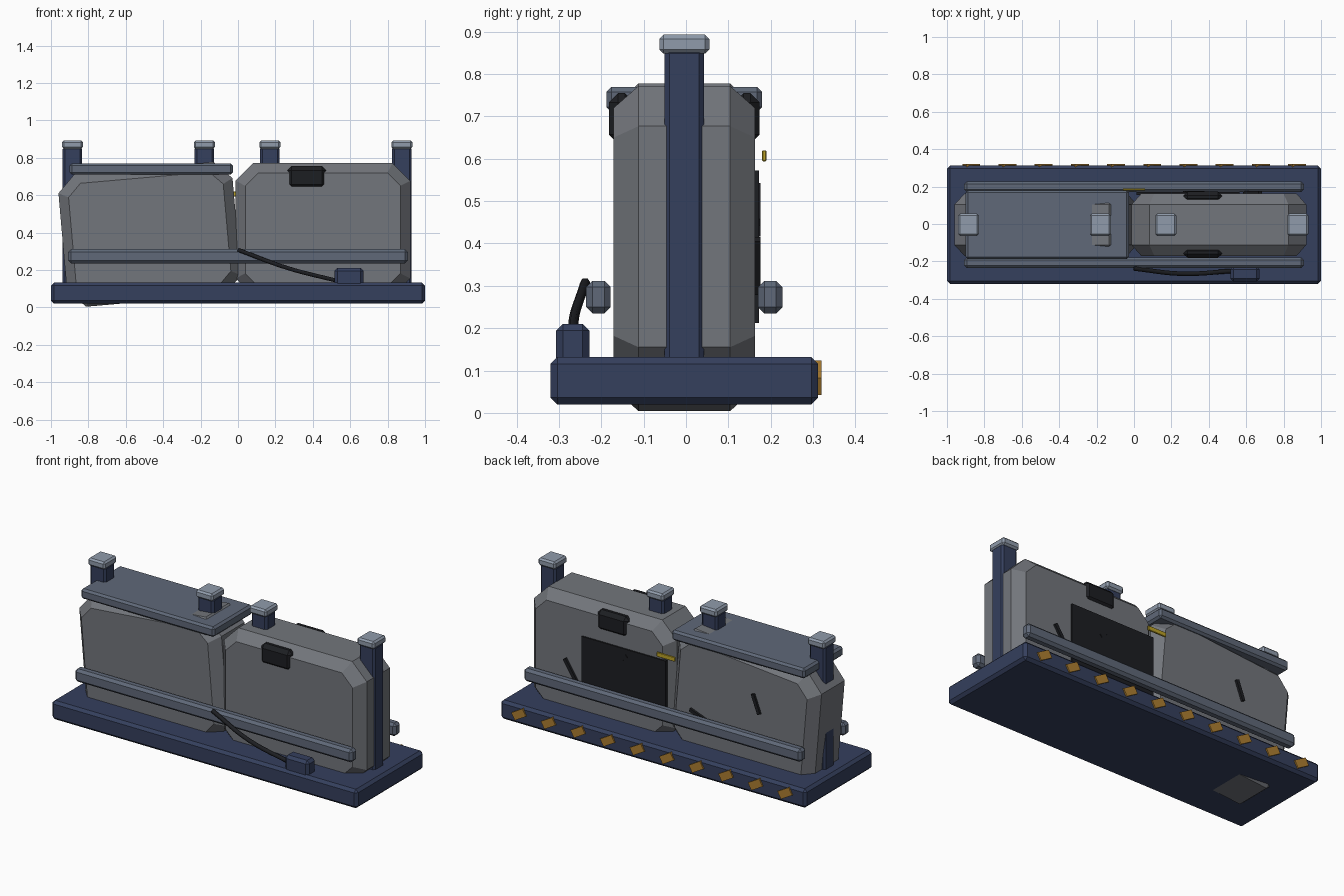
import bpy, bmesh
from math import radians, atan2, hypot
from mathutils import Matrix

if "Cube" in bpy.data.objects:
    bpy.data.objects.remove(bpy.data.objects["Cube"])

CY = -0.004  # depth centre of the main parts


def mat(name, r, g, b):
    m = bpy.data.materials.new(name)
    m.diffuse_color = (r, g, b, 1)
    m.use_nodes = True
    m.node_tree.nodes["Principled BSDF"].inputs["Base Color"].default_value = m.diffuse_color
    return m


NAVY = mat("navy_paint", 0.035, 0.05, 0.11)
STONE = mat("barrier_grey", 0.17, 0.18, 0.20)
STEEL = mat("steel_blue", 0.115, 0.14, 0.19)
PALE = mat("pale_cap", 0.28, 0.33, 0.41)
DARK = mat("dark_rubber", 0.012, 0.013, 0.016)
ORANGE = mat("hazard_orange", 0.42, 0.21, 0.03)
YELLOW = mat("yellow_tag", 0.5, 0.36, 0.02)


def finish(bm, name, m):
    bmesh.ops.recalc_face_normals(bm, faces=bm.faces)
    me = bpy.data.meshes.new(name)
    bm.to_mesh(me)
    bm.free()
    me.materials.append(m)
    ob = bpy.data.objects.new(name, me)
    bpy.context.collection.objects.link(ob)
    return ob


def box(name, x, y, z, m, bevel=0.0, tilt=0.0):
    """Chamfered box from (min, max) pairs, turned about y by tilt."""
    bm = bmesh.new()
    bmesh.ops.create_cube(bm, size=1)
    bmesh.ops.scale(bm, vec=(x[1] - x[0], y[1] - y[0], z[1] - z[0]), verts=bm.verts)
    if bevel:
        bmesh.ops.bevel(bm, geom=bm.edges[:], offset=bevel, segments=1,
                        affect='EDGES', profile=0.5)
    ob = finish(bm, name, m)
    ob.location = [(a[0] + a[1]) / 2 for a in (x, y, z)]
    ob.rotation_euler.y = tilt
    return ob


def barrier(name, x, z, tilt):
    """Cut-corner slab: octagon outline lofted through four depth layers."""
    bm = bmesh.new()
    loops = []
    for y, inset, cut in ((-0.167, 0.052, 0.07), (-0.108, 0, 0.095),
                          (0.108, 0, 0.095), (0.167, 0.052, 0.07)):
        a, b = 0.467 - inset, 0.356 - inset
        pts = [(a - cut, b), (a, b - cut), (a, cut - b), (a - cut, -b),
               (cut - a, -b), (-a, cut - b), (-a, b - cut), (cut - a, b)]
        loops.append([bm.verts.new((px, y, pz)) for px, pz in pts])
    for l0, l1 in zip(loops, loops[1:]):
        for i in range(8):
            j = (i + 1) % 8
            bm.faces.new((l0[i], l0[j], l1[j], l1[i]))
    bm.faces.new(loops[0])
    bm.faces.new(loops[-1])
    ob = finish(bm, name, STONE)
    ob.location = (x, CY, z)
    ob.rotation_euler.y = tilt


# Base plate
box("base_plate", (-1, 1), (-0.32, 0.312), (0.02, 0.132), NAVY, 0.016)

# Two barrier slabs, the left one leaning
barrier("left_barrier", -0.472, 0.391, radians(-5))
barrier("right_barrier", 0.454, 0.416, 0)

# Plank lying over the left slab
box("top_plank", (-0.9, -0.028), (-0.188, 0.18), (0.71, 0.77), STEEL, 0.012)

# Posts with caps
for i, x in enumerate((-0.885, -0.18, 0.17, 0.876)):
    box(f"post_{i}", (x - 0.052, x + 0.052), (CY - 0.047, CY + 0.047),
        (0.1, 0.86), NAVY, 0.012)
    box(f"post_cap_{i}", (x - 0.056, x + 0.056), (CY - 0.059, CY + 0.059),
        (0.848, 0.893), PALE, 0.01)

# Side rails and lifting handles on both faces
for side, s in (("front", -1), ("back", 1)):
    yc = CY + s * 0.203
    box(f"{side}_rail", (-0.908, 0.908), (yc - 0.029, yc + 0.029),
        (0.235, 0.312), STEEL, 0.015)
    yc = CY + s * 0.148
    box(f"{side}_handle", (0.265, 0.47), (yc - 0.03, yc + 0.03),
        (0.635, 0.755), DARK, 0.022)

# Dark service panel and yellow tag on the back
box("service_panel", (0.013, 0.563), (0.155, 0.172), (0.212, 0.572), DARK)
box("yellow_tag", (-0.06, 0.06), (0.18, 0.19), (0.594, 0.62), YELLOW, 0.002)

# Scratch marks on the back faces
scratches = [(0.675, 0.41, 0.592, 0.284), (0.37, 0.45, 0.268, 0.535),
             (-0.145, 0.328, -0.28, 0.278), (-0.556, 0.53, -0.598, 0.42)]
for i, (x0, z0, x1, z1) in enumerate(scratches):
    h, xc, zc = hypot(x1 - x0, z1 - z0) / 2, (x0 + x1) / 2, (z0 + z1) / 2
    box(f"scratch_{i}", (xc - h, xc + h), (0.155, 0.176),
        (zc - 0.01, zc + 0.01), DARK, 0, -atan2(z1 - z0, x1 - x0))

# Slanted hazard markers along the back of the base
for i in range(10):
    x = -0.87 + i * 0.1935
    box(f"hazard_marker_{i}", (x - 0.042, x + 0.042), (0.305, 0.32),
        (0.083 - 0.023, 0.083 + 0.023), ORANGE, 0, radians(30))

# Junction box and its cable
box("junction_box", (0.515, 0.672), (-0.307, -0.228), (0.1, 0.21), NAVY, 0.016)
cu = bpy.data.curves.new("cable", 'CURVE')
cu.dimensions = '3D'
cu.bevel_depth = 0.012
cu.bevel_resolution = 1
cu.resolution_u = 6
cu.use_fill_caps = True
sp = cu.splines.new('BEZIER')
path = [(0, -0.238, 0.308), (0.26, -0.266, 0.212), (0.54, -0.25, 0.14)]
sp.bezier_points.add(len(path) - 1)
for p, co in zip(sp.bezier_points, path):
    p.co = co
    p.handle_left_type = p.handle_right_type = 'AUTO'
cu.materials.append(DARK)
bpy.context.collection.objects.link(bpy.data.objects.new("cable", cu))
